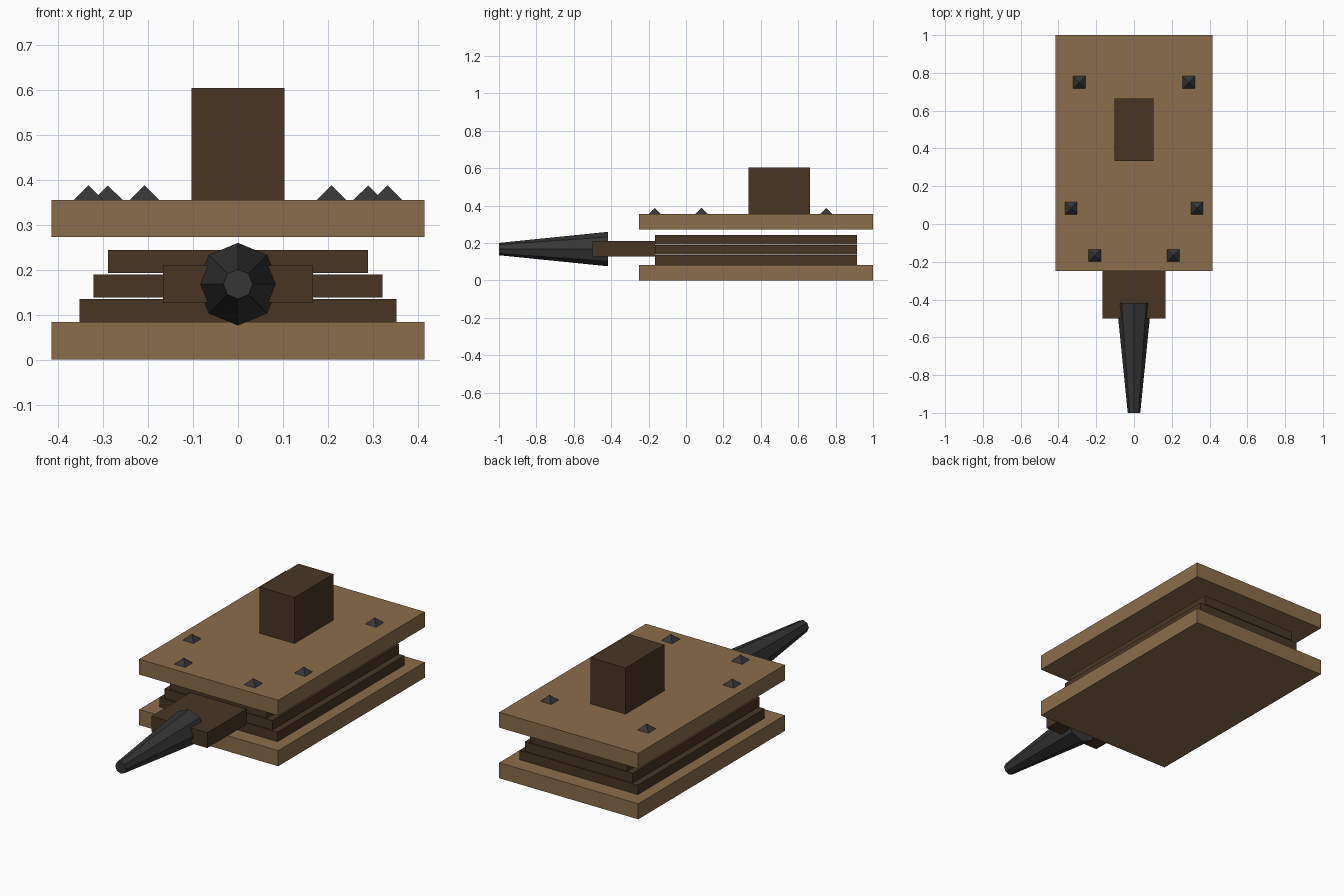
import bpy, bmesh, math
from mathutils import Matrix

if "Cube" in bpy.data.objects:
    bpy.data.objects.remove(bpy.data.objects["Cube"])


def material(name, rgb):
    def lin(c):
        c /= 255
        return c / 12.92 if c <= 0.04045 else ((c + 0.055) / 1.055) ** 2.4
    m = bpy.data.materials.new(name)
    m.diffuse_color = (*[lin(c) for c in rgb], 1)
    m.use_nodes = True
    m.node_tree.nodes["Principled BSDF"].inputs["Base Color"].default_value = m.diffuse_color
    return m


wood = material("light_wood", (139, 109, 76))
dark = material("dark_brown", (72, 53, 36))
iron = material("dark_iron", (54, 54, 54))


def finish(name, bm, mat):
    bmesh.ops.recalc_face_normals(bm, faces=bm.faces)
    me = bpy.data.meshes.new(name)
    bm.to_mesh(me)
    bm.free()
    me.materials.append(mat)
    ob = bpy.data.objects.new(name, me)
    bpy.context.collection.objects.link(ob)
    return ob


def box(name, half_x, y, z, mat):
    """Box centred on x = 0 spanning the y and z ranges."""
    bm = bmesh.new()
    size = (2 * half_x, y[1] - y[0], z[1] - z[0])
    mid = (0, (y[0] + y[1]) / 2, (z[0] + z[1]) / 2)
    bmesh.ops.create_cube(bm, size=1, matrix=Matrix.Translation(mid) @ Matrix.Diagonal((*size, 1)))
    return finish(name, bm, mat)


def cone(name, sides, r1, r2, depth, matrix, mat):
    bm = bmesh.new()
    bmesh.ops.create_cone(bm, cap_ends=True, segments=sides, radius1=r1, radius2=r2,
                          depth=depth, matrix=matrix)
    bmesh.ops.remove_doubles(bm, verts=bm.verts, dist=1e-5)
    return finish(name, bm, mat)


# Boards
box("bottom_board", 0.415, (-0.25, 1.0), (0, 0.084), wood)
box("top_board", 0.415, (-0.25, 1.0), (0.273, 0.356), wood)

# Stepped leather folds, narrowing upwards
for i, half in enumerate((0.353, 0.322, 0.29)):
    z = 0.084 + i * 0.0545
    box(f"leather_fold_{i + 1}", half, (-0.167, 0.915), (z, z + 0.051), dark)

# Handle and nozzle block
box("handle", 0.104, (0.333, 0.664), (0.356, 0.605), dark)
box("nozzle_block", 0.167, (-0.5, -0.167), (0.127, 0.21), dark)

# Tapered eight-sided nozzle pointing to the front
cone("nozzle", 8, 0.092, 0.033, 0.583,
     Matrix.Translation((0, -0.7085, 0.168)) @ Matrix.Rotation(math.pi / 2, 4, 'X'), iron)

# Pyramid studs, mirrored left and right
for i, (x, y) in enumerate(((0.29, 0.75), (0.333, 0.083), (0.208, -0.167))):
    for side, s in (("left", -1), ("right", 1)):
        cone(f"stud_{side}_{i + 1}", 4, 0.0325 * math.sqrt(2), 0, 0.032,
             Matrix.Translation((s * x, y, 0.372)) @ Matrix.Rotation(math.pi / 4, 4, 'Z'), iron)
